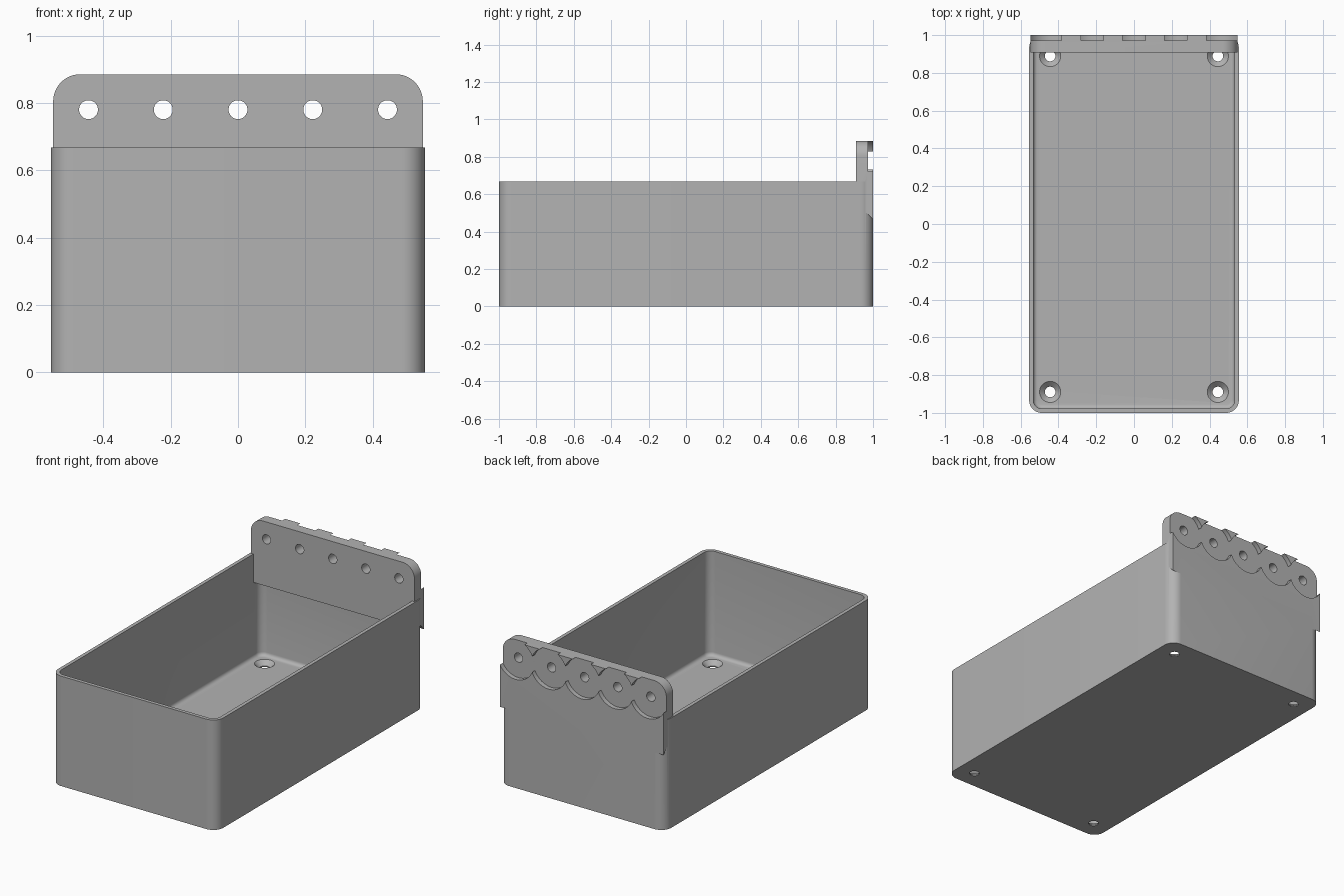
import bpy, bmesh, math
from mathutils import Matrix

if "Cube" in bpy.data.objects:
    bpy.data.objects.remove(bpy.data.objects["Cube"], do_unlink=True)

HALF_X, HALF_Y, RIM = 0.555, 1.0, 0.667
WALL, FLOOR, CORNER = 0.022, 0.033, 0.067
PLATE_FRONT, PLATE_TOP = 0.908, 0.885
HOLE_Z, PITCH = 0.78, 0.222

grey = bpy.data.materials.new("light grey")
grey.use_nodes = True
colour = (0.45, 0.45, 0.45, 1)
grey.diffuse_color = colour
grey.node_tree.nodes["Principled BSDF"].inputs["Base Color"].default_value = colour


def make_object(name, bm):
    bmesh.ops.recalc_face_normals(bm, faces=bm.faces)
    mesh = bpy.data.meshes.new(name)
    bm.to_mesh(mesh)
    bm.free()
    mesh.materials.append(grey)
    obj = bpy.data.objects.new(name, mesh)
    bpy.context.collection.objects.link(obj)
    return obj


def rounded_ring(bm, inset, z, steps=10):
    """Loop of vertices around a rounded rectangle."""
    radius = max(CORNER - inset, 0.015)
    cx, cy = HALF_X - inset - radius, HALF_Y - inset - radius
    ring = []
    for quarter, (sx, sy) in enumerate([(1, 1), (-1, 1), (-1, -1), (1, -1)]):
        for i in range(steps + 1):
            a = (quarter + i / steps) * math.pi / 2
            ring.append(bm.verts.new((sx * cx + radius * math.cos(a),
                                      sy * cy + radius * math.sin(a), z)))
    return ring


def cone(name, r1, r2, depth, matrix, segments=48):
    bm = bmesh.new()
    bmesh.ops.create_cone(bm, cap_ends=True, segments=segments, radius1=r1,
                          radius2=r2, depth=depth, matrix=matrix)
    return make_object(name, bm)


def combine(target, other, operation):
    mod = target.modifiers.new(operation.lower(), "BOOLEAN")
    mod.operation, mod.object, mod.solver = operation, other, "EXACT"
    bpy.context.view_layer.objects.active = target
    bpy.ops.object.modifier_apply(modifier=mod.name)
    bpy.data.objects.remove(other, do_unlink=True)


# Open tray with a small fillet around the floor
bm = bmesh.new()
fillet = 0.022
sections = [(0, 0), (0, RIM), (WALL, RIM)]
for i in range(6):
    a = i / 5 * math.pi / 2
    sections.append((WALL + fillet * (1 - math.cos(a)),
                     FLOOR + fillet * (1 - math.sin(a))))
rings = [rounded_ring(bm, inset, z) for inset, z in sections]
for lower, upper in zip(rings, rings[1:]):
    for i in range(len(lower)):
        j = (i + 1) % len(lower)
        bm.faces.new((lower[i], lower[j], upper[j], upper[i]))
bm.faces.new(rings[0])
bm.faces.new(rings[-1])
tray = make_object("hinged_tray", bm)

# Rear hanging plate: side profile extruded across, top corners rounded
bm = bmesh.new()
profile = [(PLATE_FRONT, 0.495), (0.967, 0.5), (HALF_Y, 0.465),
           (HALF_Y, PLATE_TOP), (PLATE_FRONT, PLATE_TOP)]
face = bm.faces.new([bm.verts.new((-0.549, y, z)) for y, z in profile])
new = bmesh.ops.extrude_face_region(bm, geom=[face])["geom"]
bmesh.ops.translate(bm, vec=(1.098, 0, 0),
                    verts=[g for g in new if isinstance(g, bmesh.types.BMVert)])
top_corners = [e for e in bm.edges
               if all(v.co.z > PLATE_TOP - 0.01 for v in e.verts)
               and abs(e.verts[0].co.x - e.verts[1].co.x) < 0.01]
bmesh.ops.bevel(bm, geom=top_corners, offset=0.08, segments=12, profile=0.5,
                affect="EDGES")
combine(tray, make_object("plate", bm), "UNION")

# Round recesses on the back of the plate, each with a through hole
turn = Matrix.Rotation(math.pi / 2, 4, "X")
for k in range(-2, 3):
    for radius, y, depth in [(0.121, 1.022, 0.1), (0.028, 0.95, 0.3)]:
        place = Matrix.Translation((k * PITCH, y, HOLE_Z)) @ turn
        combine(tray, cone("cutter", radius, radius, depth, place, 64), "DIFFERENCE")

# Countersunk screw holes in the floor
for sx in (-1, 1):
    for sy in (-1, 1):
        x, y = sx * 0.444, sy * 0.889
        combine(tray, cone("cutter", 0.028, 0.028, 0.2,
                           Matrix.Translation((x, y, 0))), "DIFFERENCE")
        combine(tray, cone("cutter", 0.028, 0.057, 0.028,
                           Matrix.Translation((x, y, FLOOR - 0.013))), "DIFFERENCE")

bpy.ops.object.select_all(action="DESELECT")
tray.name = "wall_tray"
tray.select_set(True)
bpy.context.view_layer.objects.active = tray
bpy.ops.object.shade_smooth_by_angle(angle=math.radians(30))
